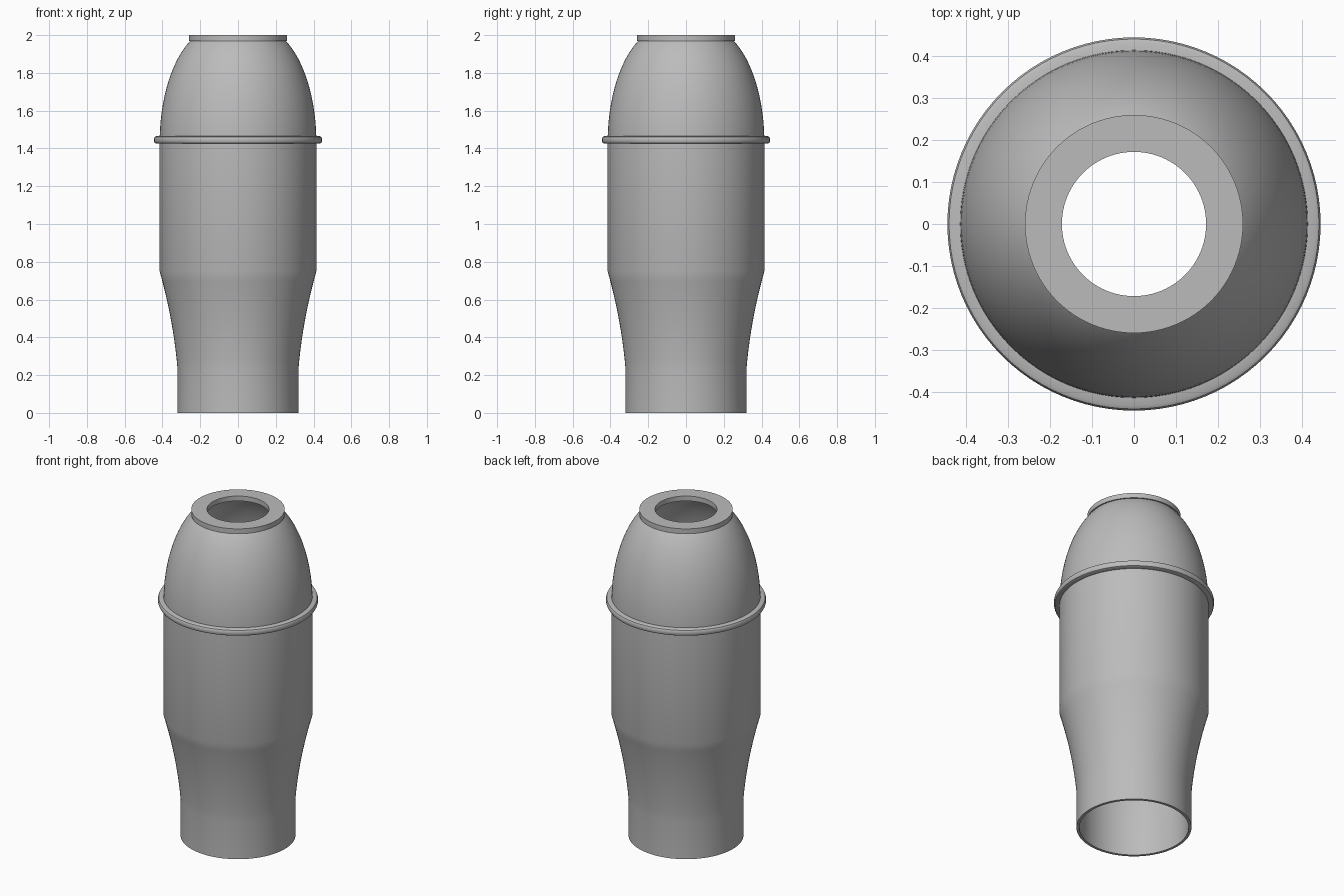
import bpy
import bmesh
from math import sin, cos, pi, radians

cube = bpy.data.objects.get("Cube")
if cube:
    bpy.data.objects.remove(cube, do_unlink=True)

SEGMENTS = 96
WALL = 0.016

metal = bpy.data.materials.new("plain grey")
metal.use_nodes = True
GREY = (0.5, 0.5, 0.5, 1)
metal.diffuse_color = GREY
metal.node_tree.nodes["Principled BSDF"].inputs["Base Color"].default_value = GREY


def lathe(name, profile):
    """Revolve a closed (radius, height) profile around z."""
    bm = bmesh.new()
    rings = []
    for r, z in profile:
        rings.append([bm.verts.new((r * cos(2 * pi * i / SEGMENTS),
                                    r * sin(2 * pi * i / SEGMENTS), z))
                      for i in range(SEGMENTS)])
    for a, b in zip(rings, rings[1:] + rings[:1]):
        for i in range(SEGMENTS):
            j = (i + 1) % SEGMENTS
            bm.faces.new((a[i], a[j], b[j], b[i]))
    bmesh.ops.recalc_face_normals(bm, faces=bm.faces)
    mesh = bpy.data.meshes.new(name)
    bm.to_mesh(mesh)
    bm.free()
    mesh.materials.append(metal)
    obj = bpy.data.objects.new(name, mesh)
    bpy.context.collection.objects.link(obj)
    bpy.ops.object.select_all(action='DESELECT')
    obj.select_set(True)
    bpy.context.view_layer.objects.active = obj
    bpy.ops.object.shade_smooth_by_angle(angle=radians(30))
    return obj


def shell(outer):
    """Close an outer profile with a matching inner wall."""
    return outer + [(r - WALL, z) for r, z in reversed(outer)]


# Lower body: straight neck, flared shoulder, straight barrel
flare = [(0.32 + 0.095 * (0.45 * t + 0.55 * t * t), 0.23 + 0.52 * t)
         for t in [i / 10 for i in range(11)]]
lathe("body", shell([(0.32, 0)] + flare + [(0.415, 1.43)]))

# Domed cap, an arc narrowing towards the top
dome = [(0.415 - 0.167 * (1 - cos(a)) / (1 - cos(1.1)),
         1.43 + 0.545 * sin(a) / sin(1.1))
        for a in [1.1 * i / 20 for i in range(21)]]
lathe("dome", shell(dome))

# Collar band with softened edges where cap and body meet
lathe("collar", [(0.4, 1.425), (0.433, 1.425), (0.441, 1.429), (0.445, 1.437),
                 (0.445, 1.453), (0.441, 1.461), (0.433, 1.465), (0.4, 1.465)])

# Flat ring around the top opening
lathe("top_ring", [(0.172, 1.97), (0.26, 1.97), (0.26, 2.0), (0.172, 2.0)])
